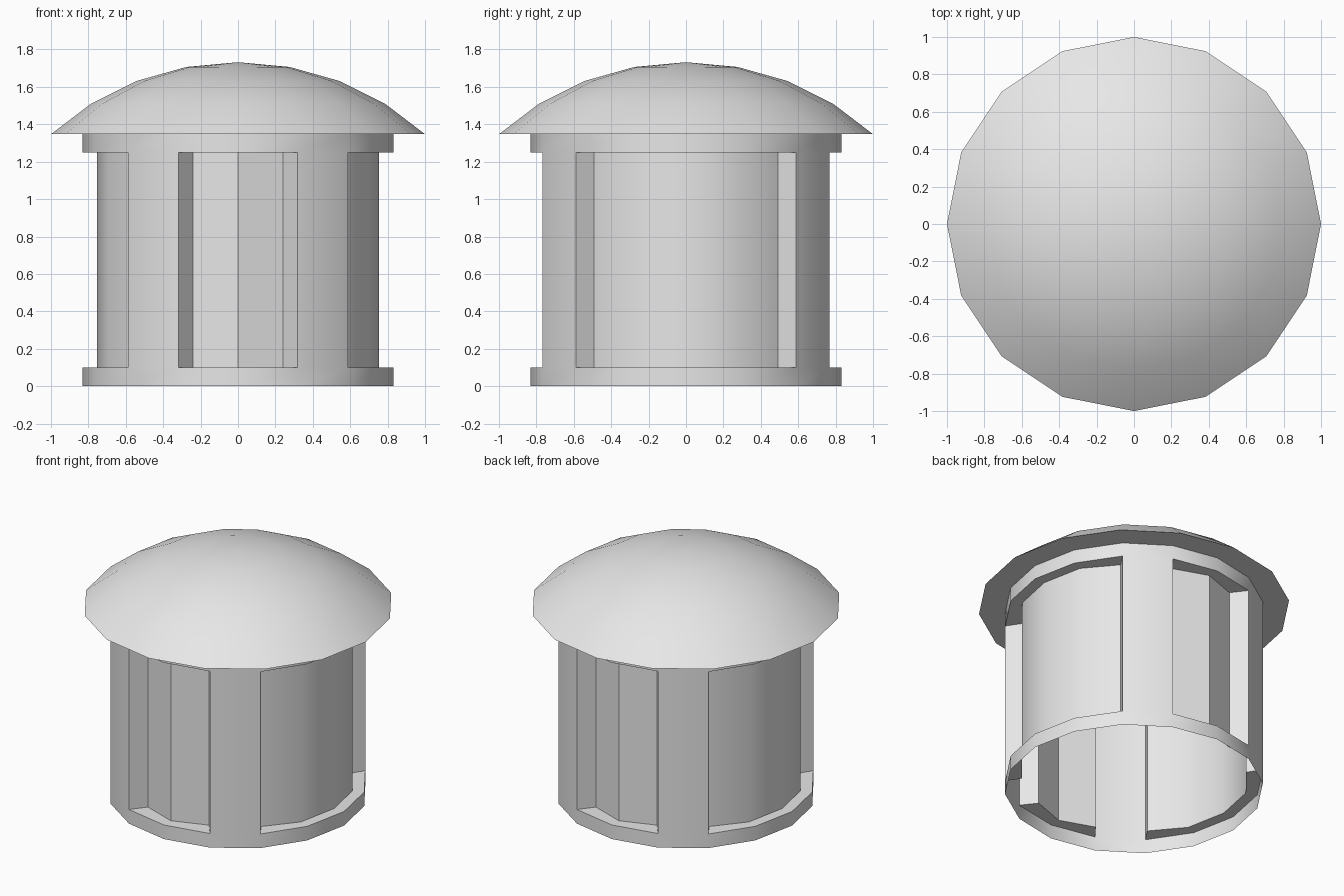
import bpy, bmesh, math
from math import sin, cos, pi, copysign

cube = bpy.data.objects.get("Cube")
if cube:
    bpy.data.objects.remove(cube, do_unlink=True)

SIDES = 16
OUTER, INNER = 0.831, 0.753
LEVELS = (0.0, 0.1, 1.25, 1.347)     # floor, sill, lintel, eaves
PILLARS = (2, 5)                     # wall sections left flush, per half turn
WIDE_CORNER, NARROW_CORNER = (0.525, 0.492), (0.24, 0.667)

grey = bpy.data.materials.new("plain_grey")
grey.use_nodes = True
colour = (0.8, 0.8, 0.8, 1)
grey.diffuse_color = colour
grey.node_tree.nodes["Principled BSDF"].inputs["Base Color"].default_value = colour


def finish(bm, name):
    bmesh.ops.recalc_face_normals(bm, faces=bm.faces[:])
    mesh = bpy.data.meshes.new(name)
    bm.to_mesh(mesh)
    bm.free()
    mesh.materials.append(grey)
    obj = bpy.data.objects.new(name, mesh)
    bpy.context.collection.objects.link(obj)
    bpy.ops.object.select_all(action='DESELECT')
    obj.select_set(True)
    bpy.context.view_layer.objects.active = obj
    bpy.ops.object.shade_smooth_by_angle(angle=math.radians(30))
    return obj


def ring_point(k, radius):
    a = 2 * pi * k / SIDES
    return radius * cos(a), radius * sin(a)


def recess_point(k):
    # Recess corners sit a little deeper than the rest of the panel
    x, y = ring_point(k, INNER)
    if k % 8 in (2, 6):
        cx, cy = WIDE_CORNER
    elif k % 8 in (3, 5):
        cx, cy = NARROW_CORNER
    else:
        return x, y
    return copysign(cx, x), copysign(cy, y)


# Drum wall: thin open shell with four recessed panels between pillars
bm = bmesh.new()
outer = [[bm.verts.new((*ring_point(k, OUTER), z)) for k in range(SIDES)] for z in LEVELS]
inner = [[bm.verts.new((*recess_point(k), z)) for k in range(SIDES)] for z in LEVELS[1:3]]


def band(lower, upper, k):
    n = (k + 1) % SIDES
    bm.faces.new((lower[k], lower[n], upper[n], upper[k]))


for k in range(SIDES):
    band(outer[0], outer[1], k)
    band(outer[2], outer[3], k)
    if k % 8 in PILLARS:
        band(outer[1], outer[2], k)
    else:
        band(outer[1], inner[0], k)      # sill
        band(inner[0], inner[1], k)      # panel
        band(inner[1], outer[2], k)      # lintel
    if k % 8 in (2, 3, 5, 6):            # pillar cheek
        bm.faces.new((outer[1][k], inner[0][k], inner[1][k], outer[2][k]))
finish(bm, "drum_wall")

# Domed roof: flattened sphere cap with a flat underside
bm = bmesh.new()
STEPS, RISE, EAVES = 4, 0.385, LEVELS[-1]
rings = []
for i in range(STEPS):
    a = (pi / 4) * (1 - i / STEPS)
    radius = sin(a) / sin(pi / 4)
    z = EAVES + RISE * (cos(a) - cos(pi / 4)) / (1 - cos(pi / 4))
    rings.append([bm.verts.new((*ring_point(k, radius), z)) for k in range(SIDES)])
apex = bm.verts.new((0, 0, EAVES + RISE))
for k in range(SIDES):
    for lower, upper in zip(rings, rings[1:]):
        band(lower, upper, k)
    bm.faces.new((rings[-1][k], rings[-1][(k + 1) % SIDES], apex))
bm.faces.new(rings[0][::-1])
finish(bm, "domed_roof")
